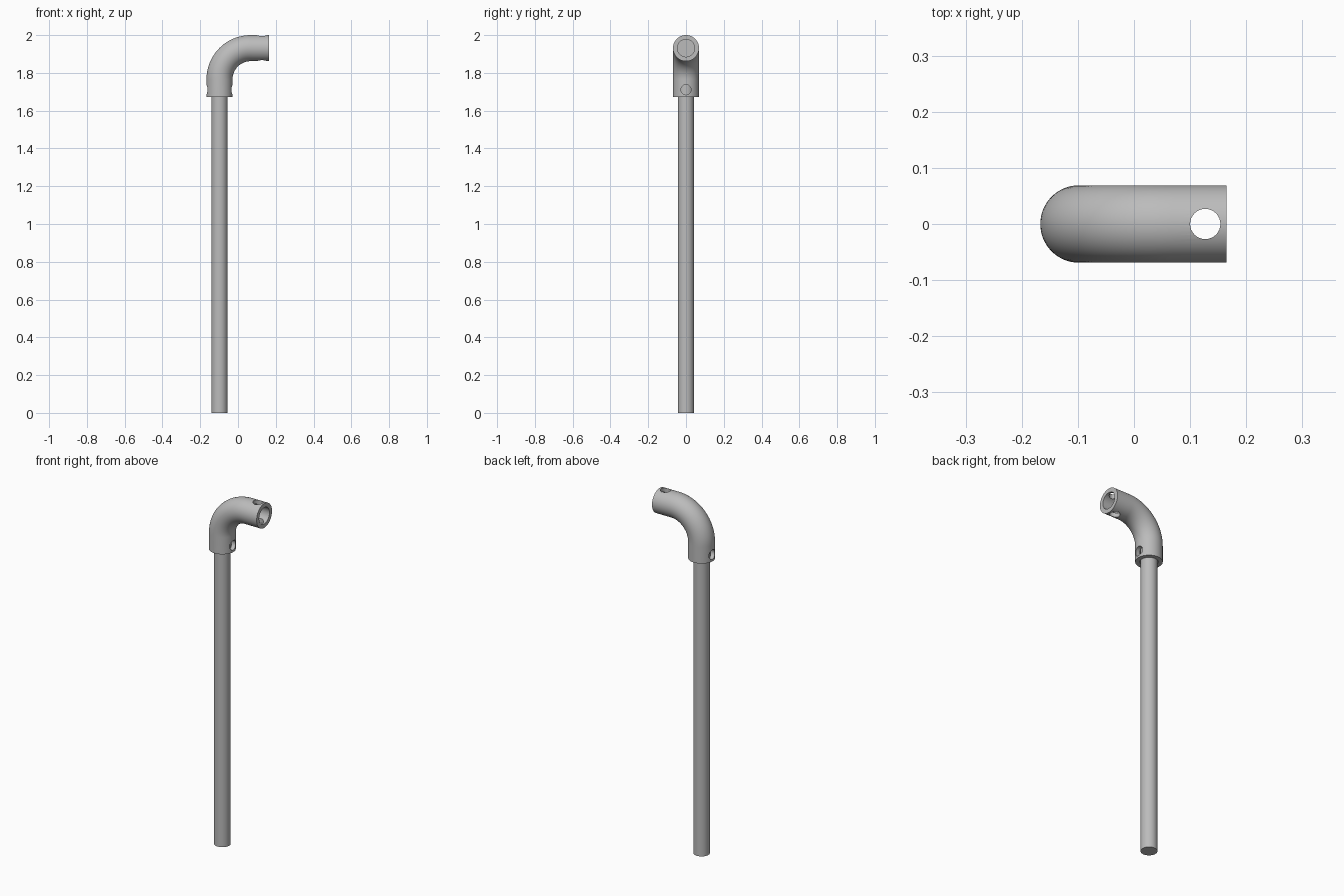
import bpy
import bmesh
import math
from mathutils import Matrix, Vector

if "Cube" in bpy.data.objects:
    bpy.data.objects.remove(bpy.data.objects["Cube"])

# Main dimensions
AXIS_X, AXIS_Z = -0.098, 1.931     # centre lines of the two legs
BASE_Z, END_X = 1.673, 0.165       # open ends of the elbow
BEND = 0.165                       # centre-line bend radius
OUTER, BORE, POLE, HOLE = 0.069, 0.046, 0.0425, 0.027
BEND_X, BEND_Z = AXIS_X + BEND, AXIS_Z - BEND

metal = bpy.data.materials.new("grey metal")
metal.use_nodes = True
GREY = (0.5, 0.5, 0.5, 1)
metal.diffuse_color = GREY
metal.node_tree.nodes["Principled BSDF"].inputs["Base Color"].default_value = GREY


def add_object(name, bm):
    bmesh.ops.recalc_face_normals(bm, faces=bm.faces[:])
    mesh = bpy.data.meshes.new(name)
    bm.to_mesh(mesh)
    bm.free()
    obj = bpy.data.objects.new(name, mesh)
    bpy.context.collection.objects.link(obj)
    mesh.materials.append(metal)
    return obj


def rod(name, start, end, radius, sides=48):
    """Closed cylinder between two points."""
    start, end = Vector(start), Vector(end)
    turn = (end - start).to_track_quat('Z', 'Y').to_matrix().to_4x4()
    bm = bmesh.new()
    bmesh.ops.create_cone(bm, cap_ends=True, segments=sides, radius1=radius,
                          radius2=radius, depth=(end - start).length,
                          matrix=Matrix.Translation((start + end) / 2) @ turn)
    return add_object(name, bm)


def smooth(obj):
    bpy.ops.object.select_all(action='DESELECT')
    obj.select_set(True)
    bpy.context.view_layer.objects.active = obj
    bpy.ops.object.shade_smooth_by_angle(angle=math.radians(35))


# Pole, seated in the lower socket
pole = rod("pole", (AXIS_X, 0, 0), (AXIS_X, 0, BEND_Z), POLE)

# Elbow: sweep a ring up the short leg, round the bend and along the other leg
bm = bmesh.new()
ring = bmesh.ops.create_circle(bm, segments=64, radius=OUTER,
                               matrix=Matrix.Translation((AXIS_X, 0, BASE_Z)))["verts"]
bottom = list({e for v in ring for e in v.link_edges})
bm.faces.new(ring)


def extrude(edges, offset):
    geom = bmesh.ops.extrude_edge_only(bm, edges=edges)["geom"]
    verts = [g for g in geom if isinstance(g, bmesh.types.BMVert)]
    bmesh.ops.translate(bm, verts=verts, vec=offset)
    return [g for g in geom if isinstance(g, bmesh.types.BMEdge)]


rim = extrude(bottom, (0, 0, BEND_Z - BASE_Z))
last = bmesh.ops.spin(bm, geom=rim, cent=(BEND_X, 0, BEND_Z), axis=(0, 1, 0),
                      angle=math.pi / 2, steps=24)["geom_last"]
rim = [g for g in last if isinstance(g, bmesh.types.BMEdge)]
rim = extrude(rim, (END_X - BEND_X, 0, 0))
bmesh.ops.contextual_create(bm, geom=rim)
elbow = add_object("elbow_fitting", bm)

# Sockets and through holes for the fixing screws
cutters = [
    rod("lower_socket_cutter", (AXIS_X, 0, BASE_Z - 0.05), (AXIS_X, 0, BEND_Z), BORE),
    rod("side_socket_cutter", (BEND_X, 0, AXIS_Z), (END_X + 0.05, 0, AXIS_Z), BORE),
    rod("lower_hole_cutter", (AXIS_X - 0.1, 0, 1.711), (AXIS_X + 0.1, 0, 1.711), HOLE, 32),
    rod("side_hole_cutter", (0.127, 0, AXIS_Z - 0.1), (0.127, 0, AXIS_Z + 0.1), HOLE, 32),
]
bpy.context.view_layer.objects.active = elbow
for cutter in cutters:
    mod = elbow.modifiers.new(cutter.name, 'BOOLEAN')
    mod.operation = 'DIFFERENCE'
    mod.solver = 'EXACT'
    mod.object = cutter
    bpy.ops.object.modifier_apply(modifier=mod.name)
    bpy.data.objects.remove(cutter)

for part in (pole, elbow):
    smooth(part)
